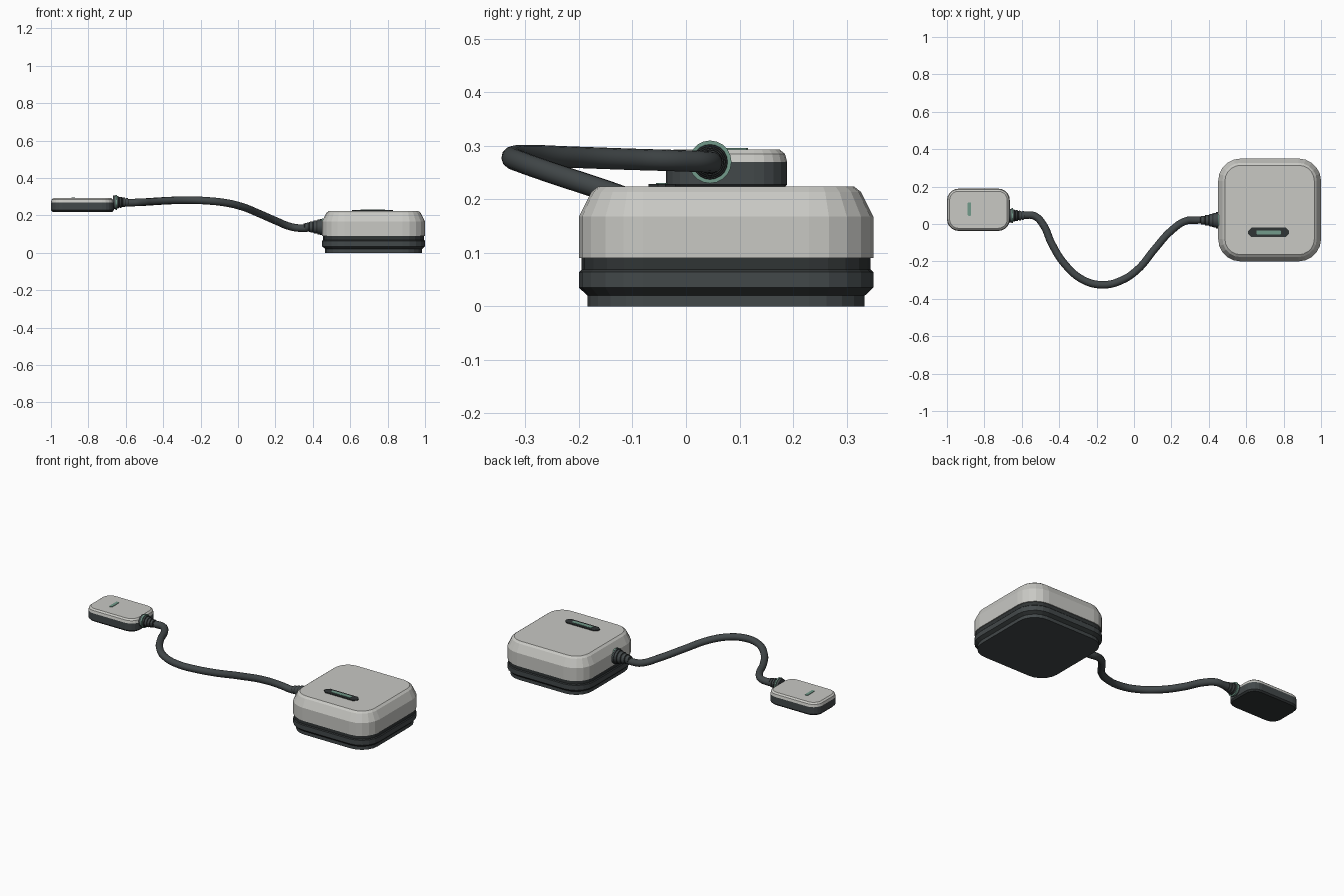
import bpy, bmesh, math
from mathutils import Vector

if "Cube" in bpy.data.objects:
    bpy.data.objects.remove(bpy.data.objects["Cube"], do_unlink=True)


def material(name, rgb):
    m = bpy.data.materials.new(name)
    m.use_nodes = True
    m.diffuse_color = (*rgb, 1)
    m.node_tree.nodes["Principled BSDF"].inputs["Base Color"].default_value = (*rgb, 1)
    return m


SHELL = material("warm light grey", (0.58, 0.58, 0.55))
DARK = material("charcoal", (0.055, 0.065, 0.068))
SEAM = material("deep charcoal", (0.03, 0.035, 0.036))
GREEN = material("muted green", (0.17, 0.33, 0.26))


def loft(name, rings, mats):
    """Skin closed rings of points; mats gives one material per band."""
    slots = list(dict.fromkeys(mats))
    bm = bmesh.new()
    loops = [[bm.verts.new(p) for p in ring] for ring in rings]
    n = len(loops[0])
    for a, b, m in zip(loops, loops[1:], mats):
        for i in range(n):
            j = (i + 1) % n
            bm.faces.new((a[i], a[j], b[j], b[i])).material_index = slots.index(m)
    bm.faces.new(loops[0][::-1]).material_index = slots.index(mats[0])
    bm.faces.new(loops[-1]).material_index = slots.index(mats[-1])
    bmesh.ops.recalc_face_normals(bm, faces=bm.faces)
    mesh = bpy.data.meshes.new(name)
    bm.to_mesh(mesh)
    bm.free()
    for m in slots:
        mesh.materials.append(m)
    ob = bpy.data.objects.new(name, mesh)
    bpy.context.collection.objects.link(ob)
    return ob


def rounded_rect(cx, cy, hx, hy, r, z, steps=5):
    pts = []
    for q, (sx, sy) in enumerate(((1, 1), (-1, 1), (-1, -1), (1, -1))):
        for k in range(steps + 1):
            a = math.pi / 2 * (q + k / steps)
            pts.append((cx + sx * (hx - r) + r * math.cos(a),
                        cy + sy * (hy - r) + r * math.sin(a), z))
    return pts


def slab(name, cx, cy, hx, hy, r, profile, mats, steps=5):
    """Stack of rounded rectangles; profile holds (z, inset)."""
    return loft(name, [rounded_rect(cx, cy, hx - i, hy - i, r - i, z, steps)
                       for z, i in profile], mats)


def turned(name, start, direction, profile, mats, n=20):
    """Round part along x; profile holds (distance, radius)."""
    x, y, z = start
    return loft(name, [[(x + direction * d, y + r * math.cos(2 * math.pi * k / n),
                         z + r * math.sin(2 * math.pi * k / n)) for k in range(n)]
                       for d, r in profile], mats)


# Large housing: dark base, recessed seam, light shell
BX, BY = 0.725, 0.075
slab("large_base", BX, BY, 0.275, 0.275, 0.12,
     [(0, 0.016), (0.02, 0.016), (0.035, 0), (0.064, 0), (0.069, 0.005), (0.092, 0.005)],
     [DARK, SEAM, DARK, SEAM, SEAM])
slab("large_shell", BX, BY, 0.275, 0.275, 0.12,
     [(0.09, 0), (0.168, 0), (0.214, 0.023), (0.224, 0.036)], [SHELL] * 3)

# Indicator on the large housing
slab("indicator_plate", 0.72, -0.045, 0.11, 0.025, 0.018,
     [(0.222, 0), (0.229, 0)], [SEAM], 1)
slab("indicator_light", 0.72, -0.045, 0.066, 0.011, 0.004,
     [(0.226, 0), (0.231, 0)], [GREEN], 1)

# Small housing
SX, SY = -0.832, 0.076
slab("small_base", SX, SY, 0.168, 0.113, 0.062,
     [(0.219, 0.008), (0.228, 0), (0.27, 0)], [SEAM, DARK])
slab("small_shell", SX, SY, 0.168, 0.113, 0.062,
     [(0.27, 0), (0.285, 0.004), (0.293, 0.014)], [SHELL] * 2)
slab("small_indicator", -0.88, 0.08, 0.009, 0.036, 0.003,
     [(0.291, 0), (0.296, 0)], [GREEN], 1)

# Connector collars and ribbed strain reliefs
parts = [
    turned("left_collar", (-0.668, 0.045, 0.27), 1,
           [(0, 0.036), (0.014, 0.036), (0.014, 0.04), (0.022, 0.04)],
           [DARK, GREEN, GREEN]),
    turned("right_collar", (0.455, 0.02, 0.138), -1,
           [(0, 0.046), (0.006, 0.046), (0.006, 0.044), (0.016, 0.044)],
           [GREEN, DARK, DARK]),
]
for name, start, side, length, r0 in (
        ("left_strain_relief", (-0.648, 0.045, 0.27), 1, 0.065, 0.033),
        ("right_strain_relief", (0.44, 0.02, 0.138), -1, 0.09, 0.04)):
    prof, mats = [], []
    for k in range(4):
        d, w = length * k / 4, length / 4
        r = r0 + (0.023 - r0) * k / 3
        prof += [(d, r), (d + w * 0.62, r - 0.001), (d + w * 0.7, r - 0.005), (d + w * 0.95, r - 0.005)]
        mats += [DARK, SEAM, SEAM, SEAM]
    parts.append(turned(name, start, side, prof, mats[:-1]))

# Cable
path = [(-0.65, 0.045, 0.27), (-0.58, 0.048, 0.268), (-0.53, 0.042, 0.27),
        (-0.485, -0.005, 0.272), (-0.44, -0.105, 0.275), (-0.37, -0.215, 0.279),
        (-0.27, -0.3, 0.282), (-0.165, -0.325, 0.278), (-0.07, -0.303, 0.268),
        (0.02, -0.243, 0.247), (0.11, -0.135, 0.211), (0.2, -0.035, 0.172),
        (0.28, 0.017, 0.14), (0.33, 0.021, 0.132), (0.43, 0.02, 0.138)]
curve = bpy.data.curves.new("cable", "CURVE")
curve.dimensions = "3D"
curve.bevel_depth = 0.02
curve.bevel_resolution = 4
curve.resolution_u = 8
curve.use_fill_caps = True
spline = curve.splines.new("BEZIER")
spline.bezier_points.add(len(path) - 1)
for bp, p in zip(spline.bezier_points, path):
    bp.co = Vector(p)
    bp.handle_left_type = bp.handle_right_type = "AUTO"
curve.materials.append(DARK)
cable = bpy.data.objects.new("cable", curve)
bpy.context.collection.objects.link(cable)
bpy.ops.object.select_all(action="DESELECT")
cable.select_set(True)
bpy.context.view_layer.objects.active = cable
bpy.ops.object.convert(target="MESH")

# Smooth the round parts, keeping ribs sharp
for ob in parts:
    ob.select_set(True)
bpy.ops.object.shade_smooth_by_angle(angle=math.radians(35))
